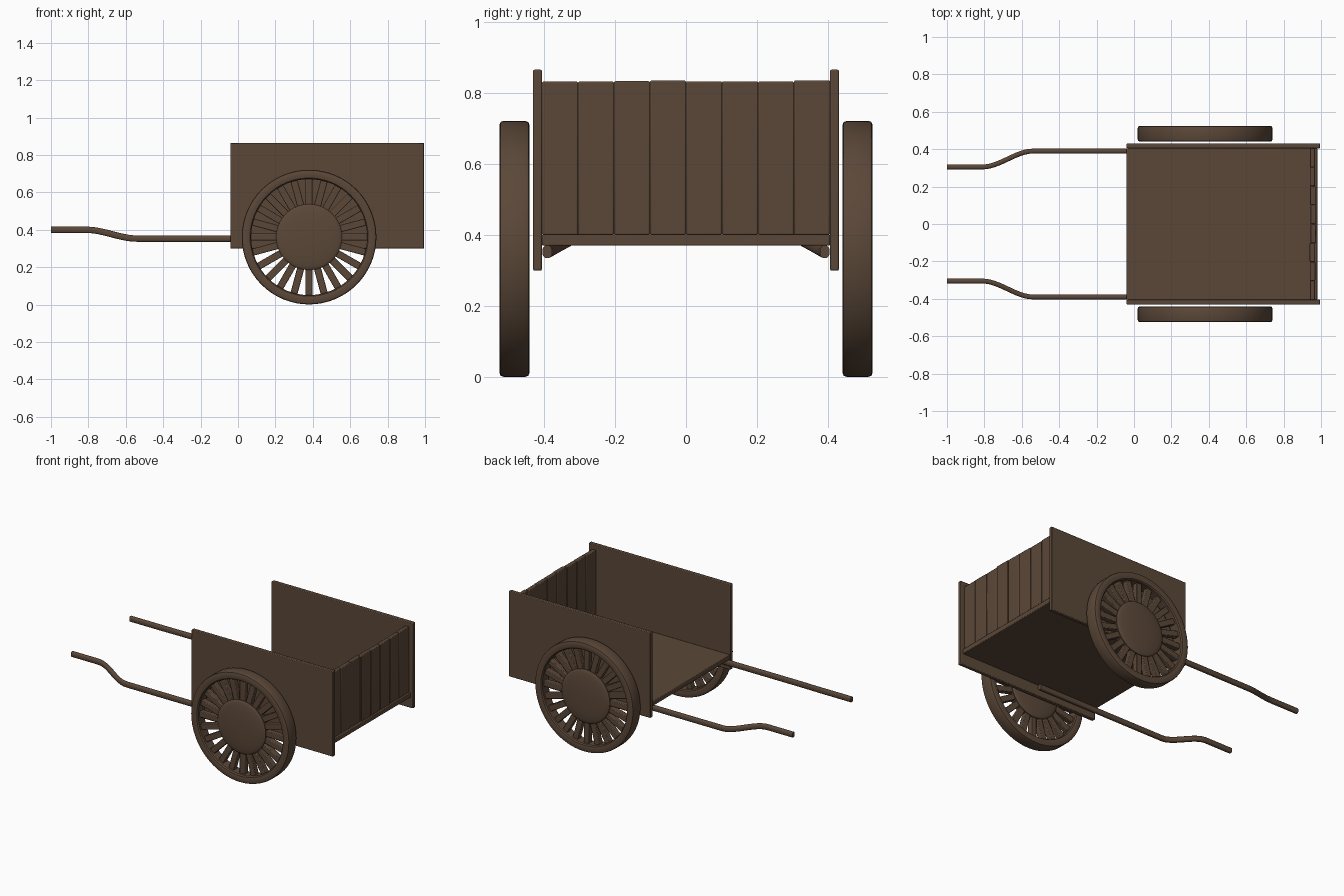
import bpy, bmesh, math, random
from mathutils import Matrix, Vector

if "Cube" in bpy.data.objects:
    bpy.data.objects.remove(bpy.data.objects["Cube"])

random.seed(4)
wood = bpy.data.materials.new("brown_wood")
wood.diffuse_color = (0.105, 0.064, 0.040, 1)
wood.use_nodes = True
wood.node_tree.nodes["Principled BSDF"].inputs["Base Color"].default_value = wood.diffuse_color


def finish(name, bm, bevel=0.0, angle=35):
    bmesh.ops.recalc_face_normals(bm, faces=bm.faces)
    me = bpy.data.meshes.new(name)
    bm.to_mesh(me)
    bm.free()
    me.materials.append(wood)
    ob = bpy.data.objects.new(name, me)
    bpy.context.collection.objects.link(ob)
    bpy.ops.object.select_all(action='DESELECT')
    ob.select_set(True)
    bpy.context.view_layer.objects.active = ob
    bpy.ops.object.shade_smooth_by_angle(angle=math.radians(angle))
    if bevel:
        mod = ob.modifiers.new("bevel", 'BEVEL')
        mod.width, mod.segments = bevel, 2
        bpy.ops.object.modifier_move_to_index(modifier="bevel", index=0)
    return ob


def add_box(bm, lo, hi, rot=None):
    lo, hi = Vector(lo), Vector(hi)
    m = Matrix.Translation((lo + hi) / 2) @ Matrix.Diagonal((*(hi - lo), 1))
    bmesh.ops.create_cube(bm, size=1, matrix=(rot or Matrix()) @ m)


def box(name, lo, hi, bevel=0.004):
    bm = bmesh.new()
    add_box(bm, lo, hi)
    return finish(name, bm, bevel)


def lathe(name, profile, centre, closed=True, n=64):
    # profile holds (radius, y offset) pairs, turned about the y axis
    bm = bmesh.new()
    vs = [bm.verts.new((r, y, 0)) for r, y in profile]
    count = len(vs) if closed else len(vs) - 1
    edges = [bm.edges.new((vs[i], vs[(i + 1) % len(vs)])) for i in range(count)]
    bmesh.ops.spin(bm, geom=vs + edges, cent=(0, 0, 0), axis=(0, 1, 0),
                   angle=2 * math.pi, steps=n)
    bmesh.ops.remove_doubles(bm, verts=bm.verts, dist=1e-5)
    bmesh.ops.translate(bm, verts=bm.verts, vec=centre)
    return finish(name, bm)


# Floor and side panels
box("floor", (-0.04, -0.405, 0.37), (0.98, 0.405, 0.402))
for s, side in ((-1, "right"), (1, "left")):
    y0, y1 = sorted((s * 0.405, s * 0.43))
    box(side + "_panel", (-0.04, y0, 0.30), (0.995, y1, 0.865))

# Tail board made of eight upright planks
bm = bmesh.new()
w = 0.81 / 8
for i in range(8):
    y = -0.405 + i * w
    dx = random.uniform(-0.003, 0.003)
    add_box(bm, (0.942 + dx, y, 0.40),
            (0.97 + dx, y + w, 0.833 + random.uniform(-0.002, 0.002)))
finish("tail_planks", bm, 0.004)

# Shafts: rounded square section swept along a bent path
path = [(-1.0, 0.0), (-0.81, 0.0)]
path += [(-0.81 + 0.27 * i / 12, (i / 12) ** 2 * (3 - i / 6)) for i in range(1, 13)]
path += [(0.40, 1.0)]
section = [(-1, -.5), (-.8, -.8), (-.5, -1), (.5, -1), (.8, -.8), (1, -.5),
           (1, .5), (.8, .8), (.5, 1), (-.5, 1), (-.8, .8), (-1, .5)]
for s, side in ((-1, "right"), (1, "left")):
    bm = bmesh.new()
    rings = []
    for x, t in path:
        slope = 6 * 0.085 / 0.27 * t * (1 - t)
        yc, zc = 0.305 + 0.085 * t, 0.40 - 0.047 * t
        # lean each ring so the shaft keeps its thickness in the bend
        lean = slope / (1 + slope * slope) ** 0.5
        rings.append([bm.verts.new((x - a * 0.013 * lean,
                                    s * (yc + a * 0.013 * (1 - lean * lean) ** 0.5),
                                    zc + b * 0.017)) for a, b in section])
    for r0, r1 in zip(rings, rings[1:]):
        for i in range(12):
            j = (i + 1) % 12
            bm.faces.new((r0[i], r0[j], r1[j], r1[i]))
    bm.faces.new(rings[0])
    bm.faces.new(rings[-1])
    finish(side + "_shaft", bm, 0, 50)

# Wheels: rounded rim, domed hub and 24 spokes
rim = [(0.310, -0.032), (0.316, -0.040), (0.328, -0.0425), (0.348, -0.0425),
       (0.357, -0.039), (0.360, -0.030), (0.360, 0.030), (0.357, 0.039),
       (0.348, 0.0425), (0.328, 0.0425), (0.316, 0.040), (0.310, 0.032)]
dome = [(0.176 * math.cos(a), 0.022 + 0.018 * math.sin(a))
        for a in [i * math.pi / 16 for i in range(8)]] + [(0, 0.040)]
hub = [(r, -y) for r, y in reversed(dome)] + dome
for s, side in ((-1, "right"), (1, "left")):
    c = Vector((0.38, s * 0.4825, 0.361))
    lathe(side + "_rim", rim, c)
    lathe(side + "_hub", hub, c, closed=False)
    bm = bmesh.new()
    for k in range(24):
        rot = Matrix.Translation(c) @ Matrix.Rotation(k * math.pi / 12, 4, 'Y')
        add_box(bm, (-0.019, -0.018, 0.15), (0.019, 0.018, 0.32), rot)
    finish(side + "_spokes", bm, 0.004)
